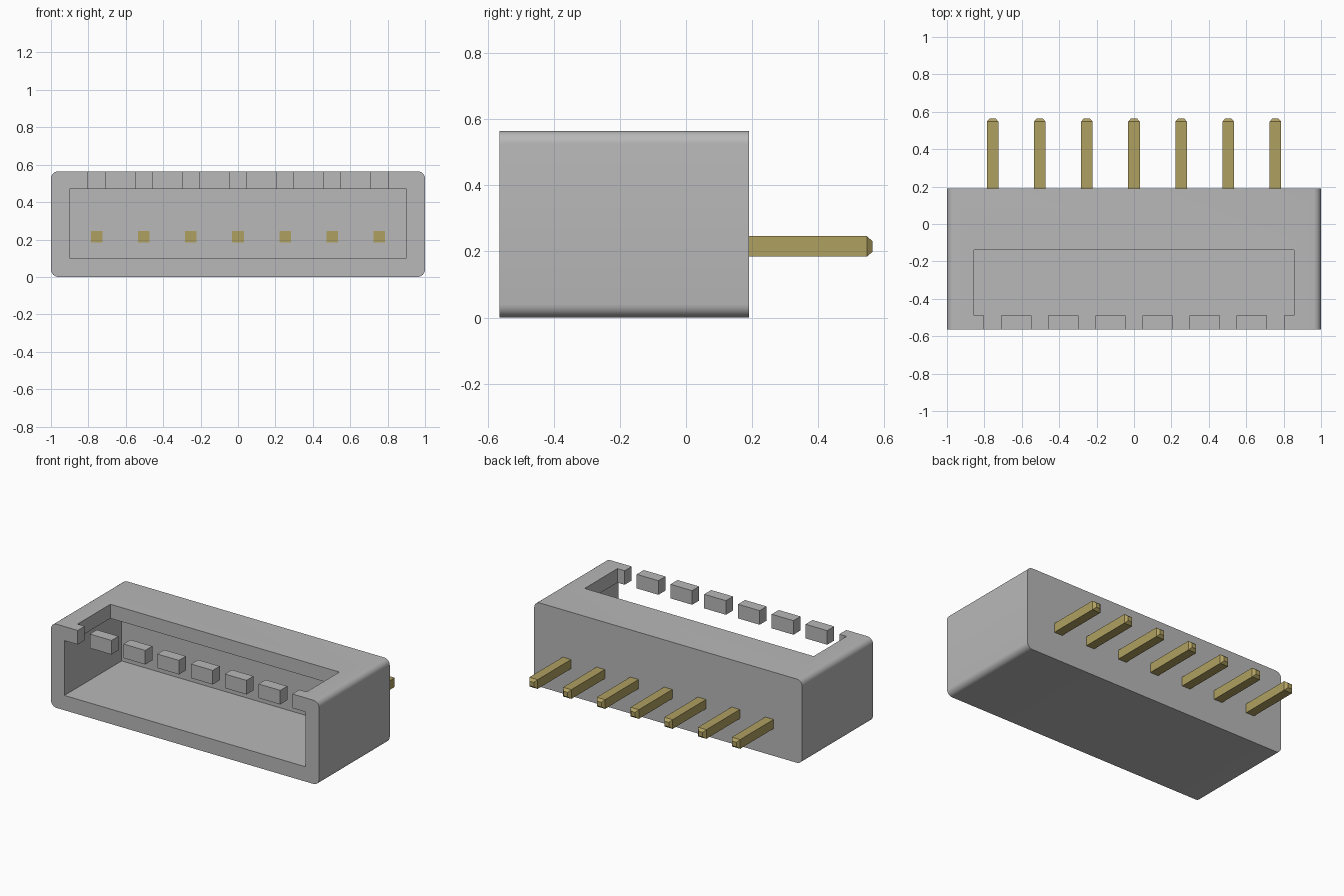
import bpy, bmesh, math

cube = bpy.data.objects.get("Cube")
if cube:
    bpy.data.objects.remove(cube, do_unlink=True)


def material(name, rgb):
    mat = bpy.data.materials.new(name)
    mat.use_nodes = True
    mat.diffuse_color = (*rgb, 1)
    mat.node_tree.nodes["Principled BSDF"].inputs["Base Color"].default_value = (*rgb, 1)
    return mat


GREY = material("grey plastic", (0.48, 0.48, 0.48))
GOLD = material("gold metal", (0.43, 0.35, 0.12))


def add_object(name, bm, mat):
    bmesh.ops.recalc_face_normals(bm, faces=bm.faces)
    mesh = bpy.data.meshes.new(name)
    bm.to_mesh(mesh)
    bm.free()
    mesh.materials.append(mat)
    ob = bpy.data.objects.new(name, mesh)
    bpy.context.collection.objects.link(ob)
    return ob


def box_bmesh(xs, ys, zs):
    bm = bmesh.new()
    bmesh.ops.create_cube(bm, size=1)
    for v in bm.verts:
        v.co = [lo + (c + 0.5) * (hi - lo) for c, (lo, hi) in zip(v.co, (xs, ys, zs))]
    return bm


def cut(target, xs, ys, zs):
    cutter = add_object("cutter", box_bmesh(xs, ys, zs), GREY)
    cutter.hide_render = True
    mod = target.modifiers.new("cut", "BOOLEAN")
    mod.operation, mod.solver, mod.object = "DIFFERENCE", "EXACT", cutter
    bpy.context.view_layer.objects.active = target
    bpy.ops.object.modifier_apply(modifier=mod.name)
    bpy.data.objects.remove(cutter, do_unlink=True)


FRONT, REAR, HEIGHT = -0.565, 0.19, 0.565
CAVITY_REAR, CAVITY_TOP = 0.045, 0.47
RADIUS, STEPS, PITCH, PINS = 0.04, 6, 0.252, 7
pin_xs = [(i - (PINS - 1) / 2) * PITCH for i in range(PINS)]

# Housing: rounded rectangle extruded front to back
bm = bmesh.new()
ring = []
for corner, (sx, sz) in enumerate(((1, 1), (-1, 1), (-1, -1), (1, -1))):
    cx, cz = sx * (1 - RADIUS), HEIGHT / 2 + sz * (HEIGHT / 2 - RADIUS)
    for k in range(STEPS + 1):
        a = math.pi / 2 * (corner + k / STEPS)
        ring.append(bm.verts.new((cx + RADIUS * math.cos(a), FRONT, cz + RADIUS * math.sin(a))))
face = bm.faces.new(ring)
extruded = bmesh.ops.extrude_face_region(bm, geom=[face], use_keep_orig=True)
moved = [g for g in extruded["geom"] if isinstance(g, bmesh.types.BMVert)]
bmesh.ops.translate(bm, verts=moved, vec=(0, REAR - FRONT, 0))
housing = add_object("housing", bm, GREY)

# Mating cavity, then the top window with its open front strip
cut(housing, (-0.9, 0.9), (FRONT - 0.1, CAVITY_REAR), (0.10, CAVITY_TOP))
cut(housing, (-0.855, 0.855), (-0.49, -0.14), (0.3, 0.7))
edge = pin_xs[-1] + 0.045
cut(housing, (-edge, edge), (FRONT - 0.1, -0.4), (0.3, 0.7))

bpy.ops.object.select_all(action="DESELECT")
housing.select_set(True)
bpy.context.view_layer.objects.active = housing
bpy.ops.object.shade_smooth_by_angle(angle=math.radians(30))

# Separate key blocks along the front of the window
for i, (a, b) in enumerate(zip(pin_xs, pin_xs[1:])):
    add_object(f"key_block_{i + 1}",
               box_bmesh((a + 0.045, b - 0.045), (FRONT, -0.49), (CAVITY_TOP, HEIGHT)), GREY)

# Square contact pins with tapered rear tips
HALF, PIN_Z, TIP = 0.031, 0.215, 0.565
for i, x in enumerate(pin_xs):
    bm = box_bmesh((x - HALF, x + HALF), (CAVITY_REAR - 0.003, TIP - 0.018),
                   (PIN_Z - HALF, PIN_Z + HALF))
    bm.faces.ensure_lookup_table()
    end = max(bm.faces, key=lambda f: f.calc_center_median().y)
    tip = bmesh.ops.extrude_discrete_faces(bm, faces=[end])["faces"][0]
    for v in tip.verts:
        v.co = (x + (v.co.x - x) * 0.5, TIP, PIN_Z + (v.co.z - PIN_Z) * 0.5)
    add_object(f"pin_{i + 1}", bm, GOLD)
